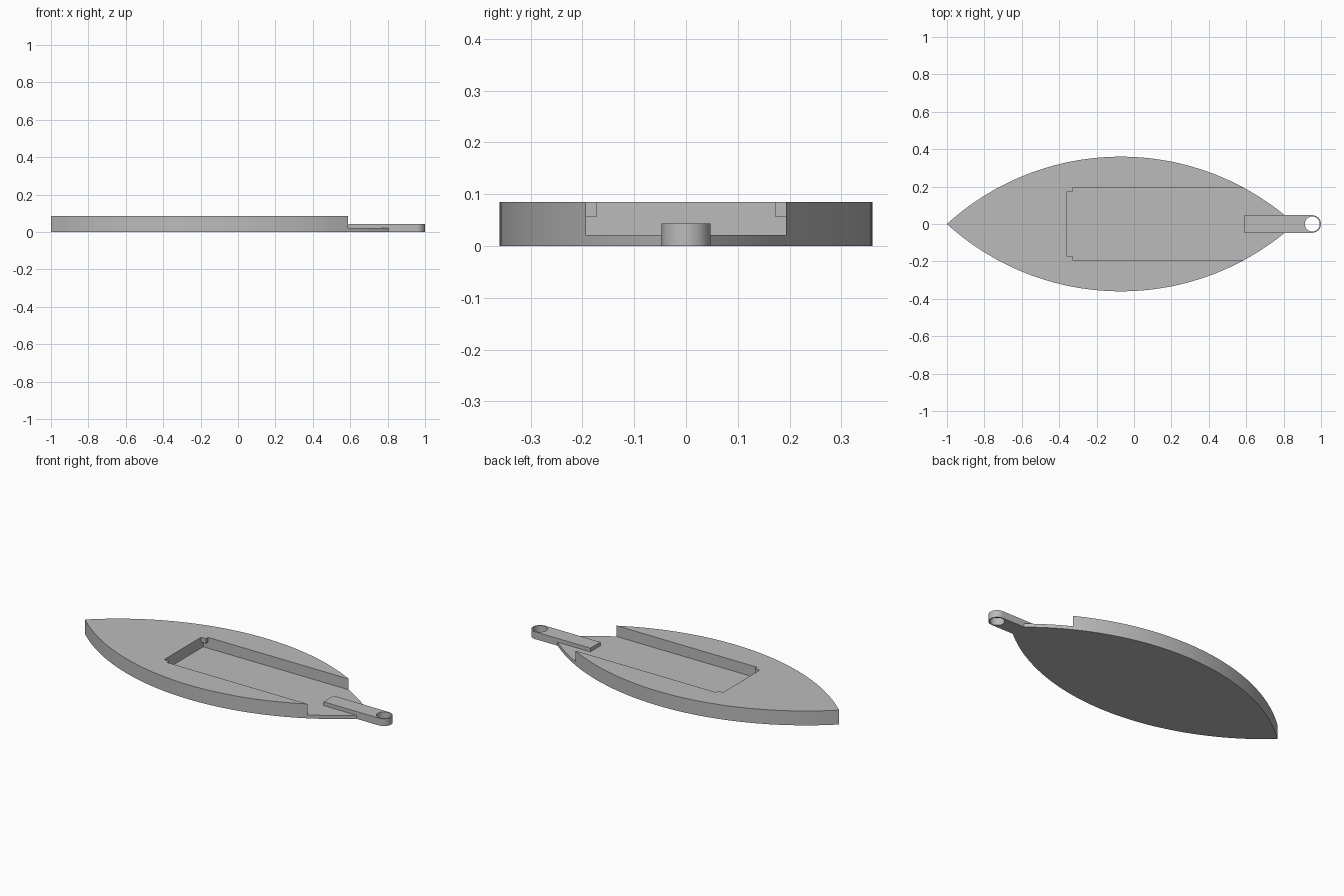
import bpy, bmesh, math

if "Cube" in bpy.data.objects:
    bpy.data.objects.remove(bpy.data.objects["Cube"])

grey = bpy.data.materials.new("plain_grey")
grey.diffuse_color = (0.5, 0.5, 0.5, 1)
grey.use_nodes = True
grey.node_tree.nodes["Principled BSDF"].inputs["Base Color"].default_value = grey.diffuse_color


def prism(name, outline, z0, z1):
    """Extrude a counter-clockwise outline from z0 up to z1."""
    bm = bmesh.new()
    base = bm.faces.new([bm.verts.new((x, y, z0)) for x, y in outline])
    top = bmesh.ops.extrude_face_region(bm, geom=[base])["geom"]
    bmesh.ops.translate(bm, vec=(0, 0, z1 - z0),
                        verts=[v for v in top if isinstance(v, bmesh.types.BMVert)])
    bmesh.ops.recalc_face_normals(bm, faces=bm.faces)
    mesh = bpy.data.meshes.new(name)
    bm.to_mesh(mesh)
    bm.free()
    mesh.materials.append(grey)
    obj = bpy.data.objects.new(name, mesh)
    bpy.context.collection.objects.link(obj)
    return obj


def box(name, x0, x1, half_y, z0, z1):
    return prism(name, [(x0, -half_y), (x1, -half_y), (x1, half_y), (x0, half_y)], z0, z1)


def combine(target, tool, operation):
    """Apply a boolean and discard the tool."""
    bpy.context.view_layer.objects.active = target
    mod = target.modifiers.new("combine", 'BOOLEAN')
    mod.operation, mod.object, mod.solver = operation, tool, 'EXACT'
    bpy.ops.object.modifier_apply(modifier=mod.name)
    bpy.data.objects.remove(tool)


def arc(cx, cy, r, a0, a1, n):
    return [(cx + r * math.cos(a0 + (a1 - a0) * i / n),
             cy + r * math.sin(a0 + (a1 - a0) * i / n)) for i in range(n + 1)]


# Leaf-shaped body: two mirrored arcs meeting in points
MID, HALF, BULGE, HEIGHT = -0.07, 0.93, 0.36, 0.085
radius = (HALF ** 2 + BULGE ** 2) / (2 * BULGE)
spread = math.asin(HALF / radius)
upper = arc(MID, BULGE - radius, radius,
            math.pi / 2 - spread, math.pi / 2 + spread, 56)
lower = [(x, -y) for x, y in reversed(upper)][1:-1]
body = prism("leaf_body", upper + lower, 0, HEIGHT)

# Pocket open at the right end, with small tabs left over its inner corners
FLOOR, POCKET = 0.021, 0.193
combine(body, box("pocket_main", -0.33, 1.2, POCKET, FLOOR, 0.2), 'DIFFERENCE')
combine(body, box("pocket_under_tabs", -0.362, -0.30, POCKET, FLOOR, 0.057), 'DIFFERENCE')
combine(body, box("pocket_between_tabs", -0.362, -0.30, 0.172, FLOOR, 0.2), 'DIFFERENCE')

# Arm with a rounded, pierced end
W, END = 0.047, 0.953
arm = prism("ring_arm", [(0.592, W), (0.592, -W)]
            + arc(END, 0, W, -math.pi / 2, math.pi / 2, 24), 0, 0.043)
hole = prism("ring_hole", arc(END, 0, 0.04, 0, 2 * math.pi, 40)[:-1], -0.1, 0.2)
combine(arm, hole, 'DIFFERENCE')
combine(body, arm, 'UNION')

# Smooth curved walls, crisp edges
bpy.ops.object.select_all(action='DESELECT')
body.select_set(True)
bpy.context.view_layer.objects.active = body
bpy.ops.object.shade_smooth_by_angle(angle=math.radians(30))
